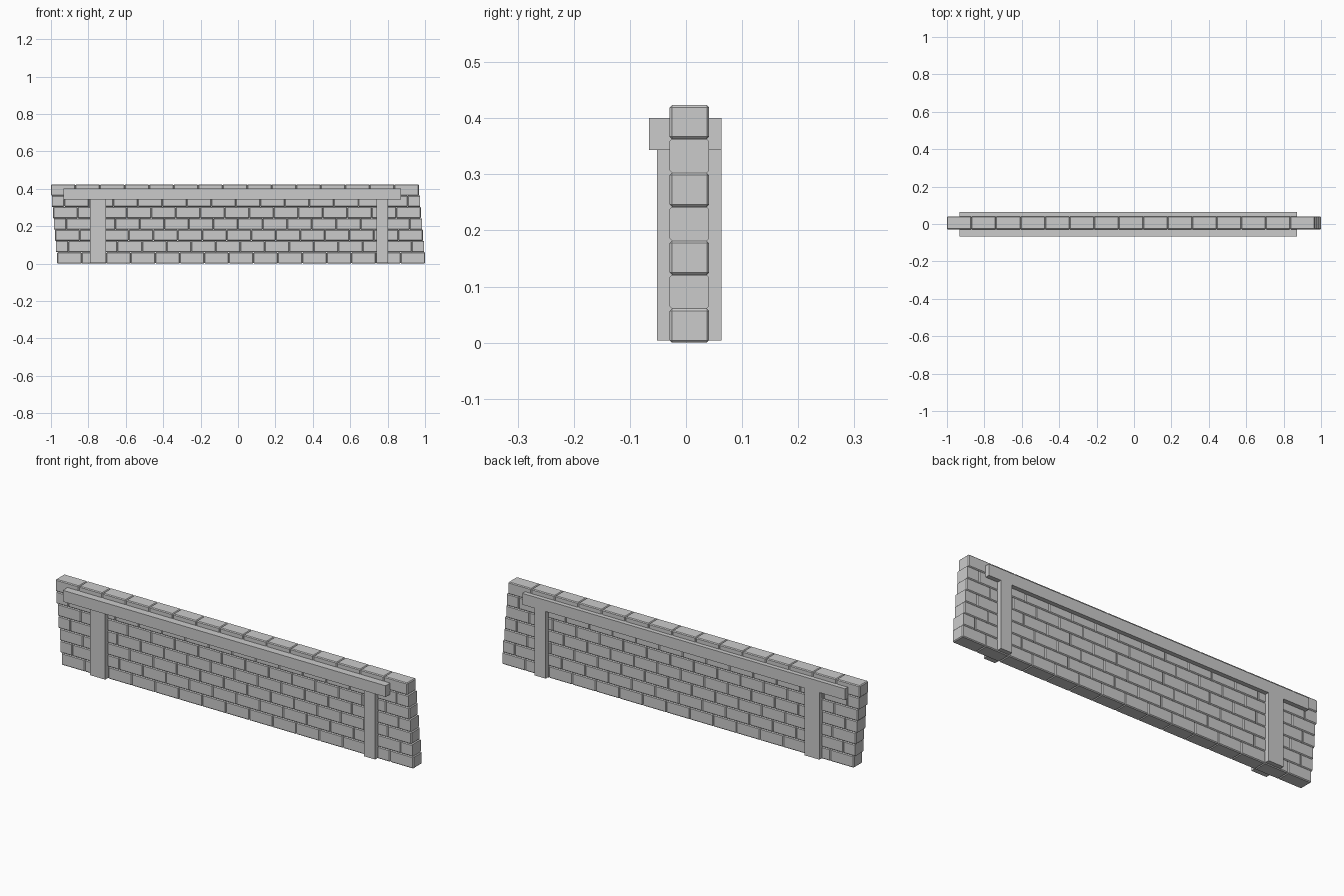
import bpy, bmesh

if "Cube" in bpy.data.objects:
    bpy.data.objects.remove(bpy.data.objects["Cube"])

ROWS, COUNT = 7, 15
PITCH, ROW_H = 0.1311, 0.0605
Y0, Y1 = -0.029, 0.041
BEVEL = 0.004


def add_box(bm, lo, hi):
    verts = bmesh.ops.create_cube(bm, size=1)["verts"]
    for v in verts:
        v.co = [(a + b) / 2 + c * (b - a) for a, b, c in zip(lo, hi, v.co)]
    return verts


def finish(bm, name):
    mesh = bpy.data.meshes.new(name)
    bm.to_mesh(mesh)
    bm.free()
    obj = bpy.data.objects.new(name, mesh)
    bpy.context.collection.objects.link(obj)
    return obj


def add_brick(bm, x0, x1, z0, cut_x=None):
    """Bevelled brick; edges lying on the cut end stay square."""
    verts = add_box(bm, (x0, Y0, z0), (x1, Y1, z0 + ROW_H))
    edges = {e for v in verts for e in v.link_edges}
    if cut_x is not None:
        edges = {e for e in edges
                 if not all(abs(v.co.x - cut_x) < 1e-5 for v in e.verts)}
    bmesh.ops.bevel(bm, geom=list(edges), offset=BEVEL, segments=1,
                    affect='EDGES')


# Brick courses: running bond, each course leaning slightly to -x
for r in range(ROWS):
    bm = bmesh.new()
    left = -0.9665 - 0.0056 * r
    right = left + COUNT * PITCH
    z = r * ROW_H
    if r % 2 == 0:
        for i in range(COUNT):
            add_brick(bm, left + i * PITCH, left + (i + 1) * PITCH, z)
    else:
        half = PITCH / 2
        add_brick(bm, left, left + half, z, left)
        for i in range(COUNT - 1):
            add_brick(bm, left + half + i * PITCH,
                      left + half + (i + 1) * PITCH, z)
        add_brick(bm, right - half, right, z, right)
    finish(bm, f"brick_course_{r + 1}")

# Timber posts and top beam, passing through the wall
for name, lo, hi in (
    ("left_post", (-0.79, -0.052, 0.004), (-0.706, 0.063, 0.343)),
    ("right_post", (0.74, -0.052, 0.004), (0.803, 0.063, 0.343)),
    ("top_beam", (-0.933, -0.066, 0.343), (0.871, 0.063, 0.40)),
):
    bm = bmesh.new()
    add_box(bm, lo, hi)
    finish(bm, name)
